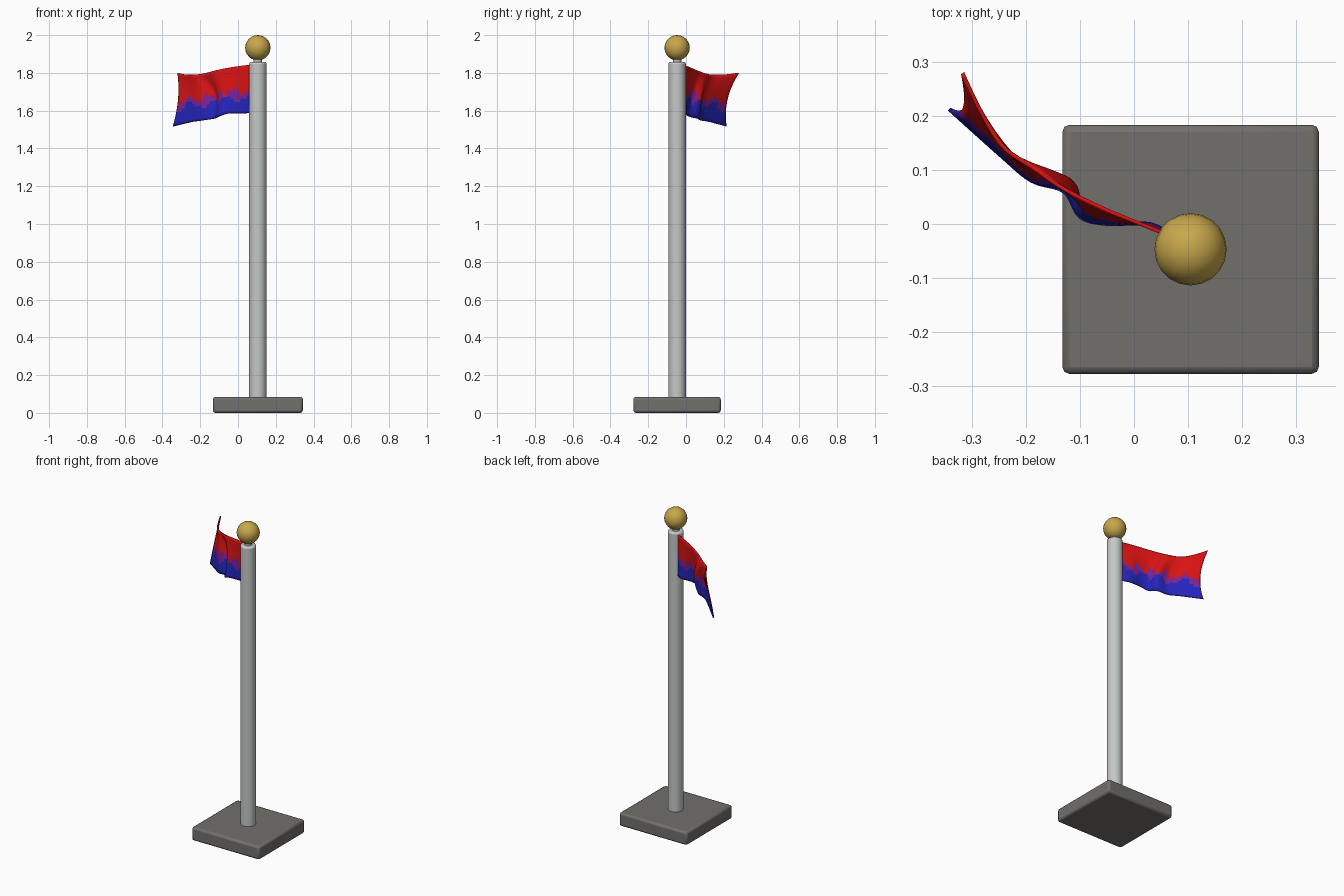
import bpy, bmesh, math
from mathutils import Vector

if "Cube" in bpy.data.objects:
    bpy.data.objects.remove(bpy.data.objects["Cube"])

CX, CY = 0.105, -0.047   # pole axis


def material(name, rgb):
    m = bpy.data.materials.new(name)
    m.diffuse_color = (*rgb, 1)
    m.use_nodes = True
    m.node_tree.nodes["Principled BSDF"].inputs["Base Color"].default_value = m.diffuse_color
    return m


GREY = material("stone grey", (0.17, 0.16, 0.15))
SILVER = material("pale metal", (0.56, 0.58, 0.58))
GOLD = material("gold", (0.58, 0.39, 0.07))
RED = material("flag red", (0.68, 0.006, 0.006))
PURPLE = material("flag purple", (0.19, 0.015, 0.30))
BLUE = material("flag blue", (0.018, 0.018, 0.50))


def finish(name, *mats, bevel=0, segments=2):
    ob = bpy.context.object
    ob.name = name
    for m in mats:
        ob.data.materials.append(m)
    if bevel:
        bpy.ops.object.transform_apply(location=False, rotation=False, scale=True)
        mod = ob.modifiers.new("rounded edges", 'BEVEL')
        mod.width, mod.segments, mod.limit_method = bevel, segments, 'ANGLE'
        mod.angle_limit = math.radians(50)
    bpy.ops.object.shade_smooth_by_angle(angle=math.radians(40))
    return ob


# Square base slab
bpy.ops.mesh.primitive_cube_add(size=1, location=(CX, CY, 0.0425))
bpy.context.object.scale = (0.476, 0.462, 0.085)
finish("base", GREY, bevel=0.013)

# Pole with rounded top
bpy.ops.mesh.primitive_cylinder_add(vertices=16, radius=0.046, depth=1.785,
                                    location=(CX, CY, 0.9655))
finish("pole", SILVER, bevel=0.01)

# Short neck and ball on top
bpy.ops.mesh.primitive_cylinder_add(vertices=16, radius=0.022, depth=0.05,
                                    location=(CX, CY, 1.868))
finish("neck", SILVER)
bpy.ops.mesh.primitive_uv_sphere_add(segments=20, ring_count=12, radius=0.067,
                                     location=(CX, CY, 1.933))
finish("ball", GOLD)

# Waving flag: control points along its top, middle and bottom, hoist to fly
TOP = [(0.075, -0.025, 1.845), (0.0, 0.005, 1.835), (-0.06, 0.03, 1.825),
       (-0.13, 0.065, 1.81), (-0.19, 0.105, 1.795), (-0.245, 0.145, 1.79),
       (-0.285, 0.21, 1.792), (-0.318, 0.28, 1.80)]
MID = [(0.075, -0.025, 1.715), (0.02, -0.002, 1.71), (-0.05, 0.012, 1.705),
       (-0.098, 0.035, 1.695), (-0.12, 0.082, 1.685), (-0.185, 0.09, 1.675),
       (-0.245, 0.14, 1.665), (-0.315, 0.218, 1.66)]
LOW = [(0.075, -0.025, 1.59), (0.03, 0.0, 1.585), (-0.05, 0.0, 1.585),
       (-0.10, 0.013, 1.57), (-0.13, 0.06, 1.558), (-0.19, 0.08, 1.548),
       (-0.245, 0.125, 1.54), (-0.343, 0.213, 1.517)]


def along(points, t):
    """Smooth curve through the points, t from 0 to 1."""
    p = [Vector(q) for q in points]
    s = t * (len(p) - 1)
    i = min(int(s), len(p) - 2)
    f = s - i
    a, b, c, d = p[max(i - 1, 0)], p[i], p[i + 1], p[min(i + 2, len(p) - 1)]
    return b + 0.5 * f * ((c - a) + f * ((2*a - 5*b + 4*c - d) + f * (3*(b - c) + d - a)))


NU, NV = 35, 16
bm = bmesh.new()
grid = []
for i in range(NU + 1):
    t = i / NU
    hi, mid, lo = along(TOP, t), along(MID, t), along(LOW, t)
    col = []
    for j in range(NV + 1):
        v = j / NV
        col.append(bm.verts.new(lo * (1 - v) * (1 - 2*v) + mid * 4 * v * (1 - v) + hi * v * (2*v - 1)))
    grid.append(col)

# Ragged purple band between the blue lower part and the red upper part
for i in range(NU):
    u = (i + 0.5) / NU
    blue_top = 0.33 + 0.06 * math.sin(23 * u + 0.5) + 0.04 * math.sin(51 * u)
    red_low = 0.47 + 0.08 * math.sin(29 * u + 1.2) + 0.04 * math.sin(67 * u)
    for j in range(NV):
        v = (j + 0.5) / NV
        f = bm.faces.new((grid[i][j], grid[i + 1][j], grid[i + 1][j + 1], grid[i][j + 1]))
        f.material_index = 2 if v < blue_top else 0 if v > red_low else 1
mesh = bpy.data.meshes.new("flag")
bm.to_mesh(mesh)
bm.free()
flag = bpy.data.objects.new("flag", mesh)
bpy.context.collection.objects.link(flag)
bpy.ops.object.select_all(action='DESELECT')
flag.select_set(True)
bpy.context.view_layer.objects.active = flag
solid = flag.modifiers.new("cloth thickness", 'SOLIDIFY')
solid.thickness, solid.offset = 0.007, 0
finish("flag", RED, PURPLE, BLUE)
